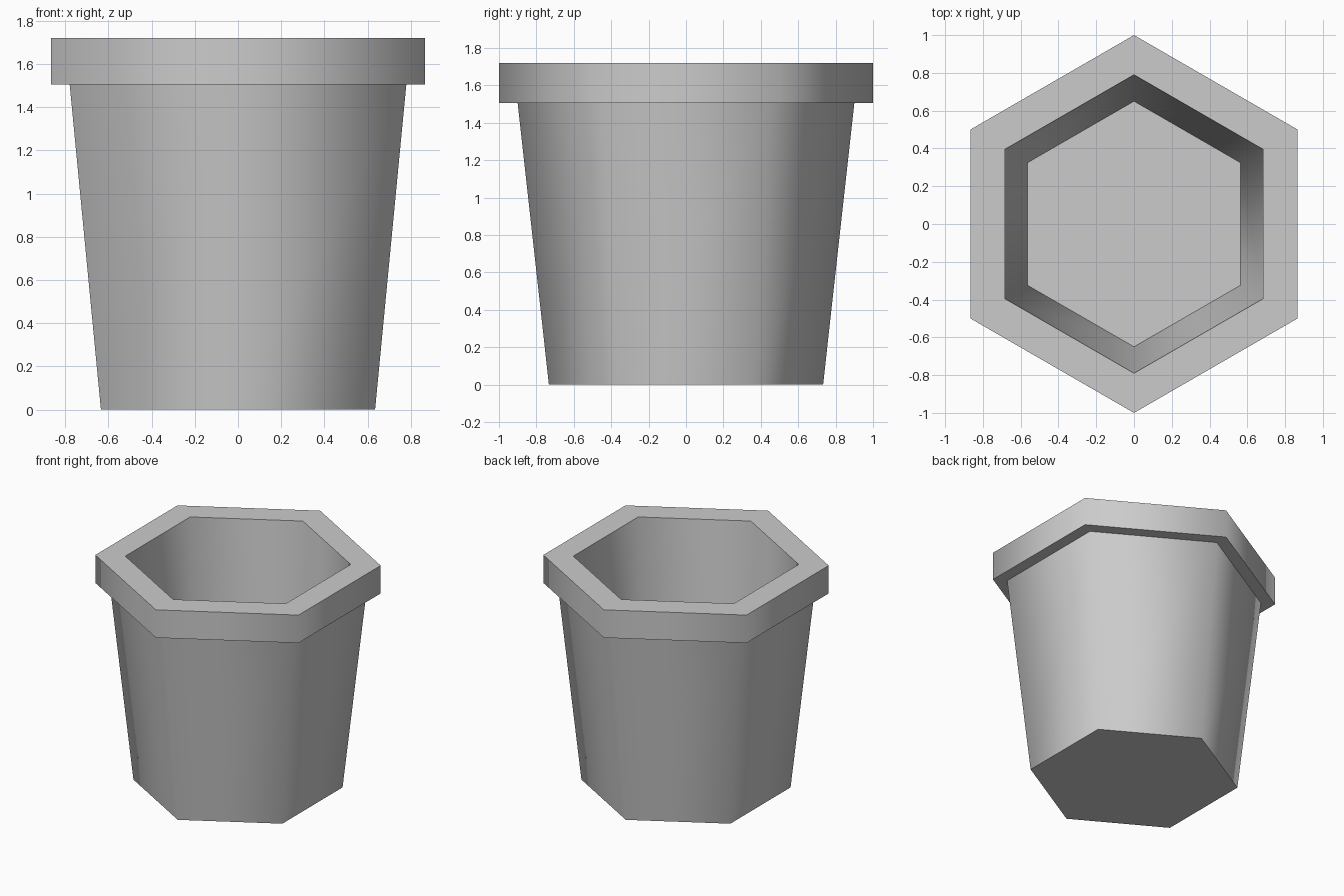
import bpy, bmesh, math

cube = bpy.data.objects.get("Cube")
if cube:
    bpy.data.objects.remove(cube, do_unlink=True)

SIDES = 6

# Plain grey clay
grey = bpy.data.materials.new("grey_clay")
grey.use_nodes = True
colour = (0.6, 0.6, 0.6, 1)
grey.diffuse_color = colour
grey.node_tree.nodes["Principled BSDF"].inputs["Base Color"].default_value = colour

# Pot profile as (corner radius, height): base, wall, rim, inner wall, floor
profile = [(0.733, 0), (0.9, 1.505), (1, 1.505), (1, 1.72), (0.79, 1.72), (0.65, 0.2)]


def hex_ring(bm, radius, z):
    """Six corners with points towards the front and back."""
    ring = []
    for i in range(SIDES):
        a = math.tau * i / SIDES + math.pi / 2
        ring.append(bm.verts.new((radius * math.cos(a), radius * math.sin(a), z)))
    return ring


bm = bmesh.new()
rings = [hex_ring(bm, r, z) for r, z in profile]
for low, high in zip(rings, rings[1:]):
    for i in range(SIDES):
        j = (i + 1) % SIDES
        bm.faces.new((low[i], low[j], high[j], high[i]))
# Underside and inner floor
bm.faces.new(rings[0][::-1])
bm.faces.new(rings[-1])
bmesh.ops.recalc_face_normals(bm, faces=bm.faces)

mesh = bpy.data.meshes.new("plant_pot")
bm.to_mesh(mesh)
bm.free()
mesh.materials.append(grey)
pot = bpy.data.objects.new("plant_pot", mesh)
bpy.context.collection.objects.link(pot)

# Smooth around the six sides, sharp at the rim, base and floor
bpy.ops.object.select_all(action="DESELECT")
pot.select_set(True)
bpy.context.view_layer.objects.active = pot
bpy.ops.object.shade_smooth_by_angle(angle=math.radians(70))
